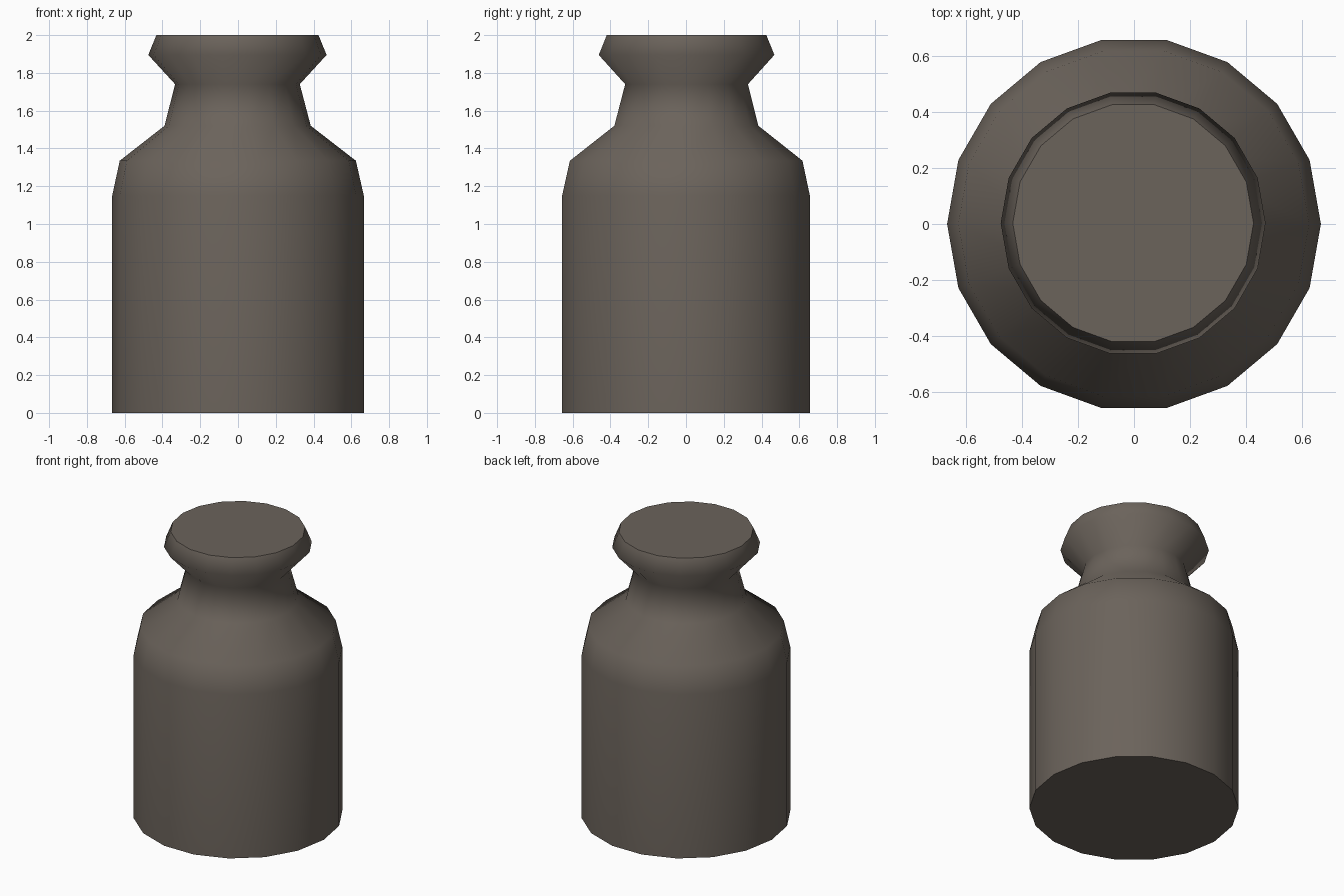
import bpy, bmesh, math

if "Cube" in bpy.data.objects:
    bpy.data.objects.remove(bpy.data.objects["Cube"])

SIDES = 18
# (radius, height, sideways drift) up the outside of the can
PROFILE = [(0.666, 0.0, 0), (0.666, 1.15, 0), (0.625, 1.335, 0.001), (0.387, 1.52, 0.002),
           (0.33, 1.74, 0.003), (0.472, 1.895, 0.003), (0.429, 2.0, 0.003)]

mat = bpy.data.materials.new("warm grey metal")
mat.diffuse_color = (0.147, 0.125, 0.105, 1)
mat.use_nodes = True
mat.node_tree.nodes["Principled BSDF"].inputs["Base Color"].default_value = mat.diffuse_color

# Can: rings joined by quads, closed by flat bottom and lid
bm = bmesh.new()
rings = []
for r, z, d in PROFILE:
    rings.append([bm.verts.new((r * math.cos(math.tau * i / SIDES) - d,
                                r * math.sin(math.tau * i / SIDES) + d, z))
                  for i in range(SIDES)])
for a, b in zip(rings, rings[1:]):
    for i in range(SIDES):
        j = (i + 1) % SIDES
        bm.faces.new((a[i], a[j], b[j], b[i])).smooth = True

# Flat caps with crisp edges
for cap in (bm.faces.new(rings[0][::-1]), bm.faces.new(rings[-1])):
    cap.smooth = False
    for e in cap.edges:
        e.smooth = False

mesh = bpy.data.meshes.new("milk_can")
bm.to_mesh(mesh)
bm.free()
mesh.materials.append(mat)
bpy.context.collection.objects.link(bpy.data.objects.new("milk_can", mesh))
